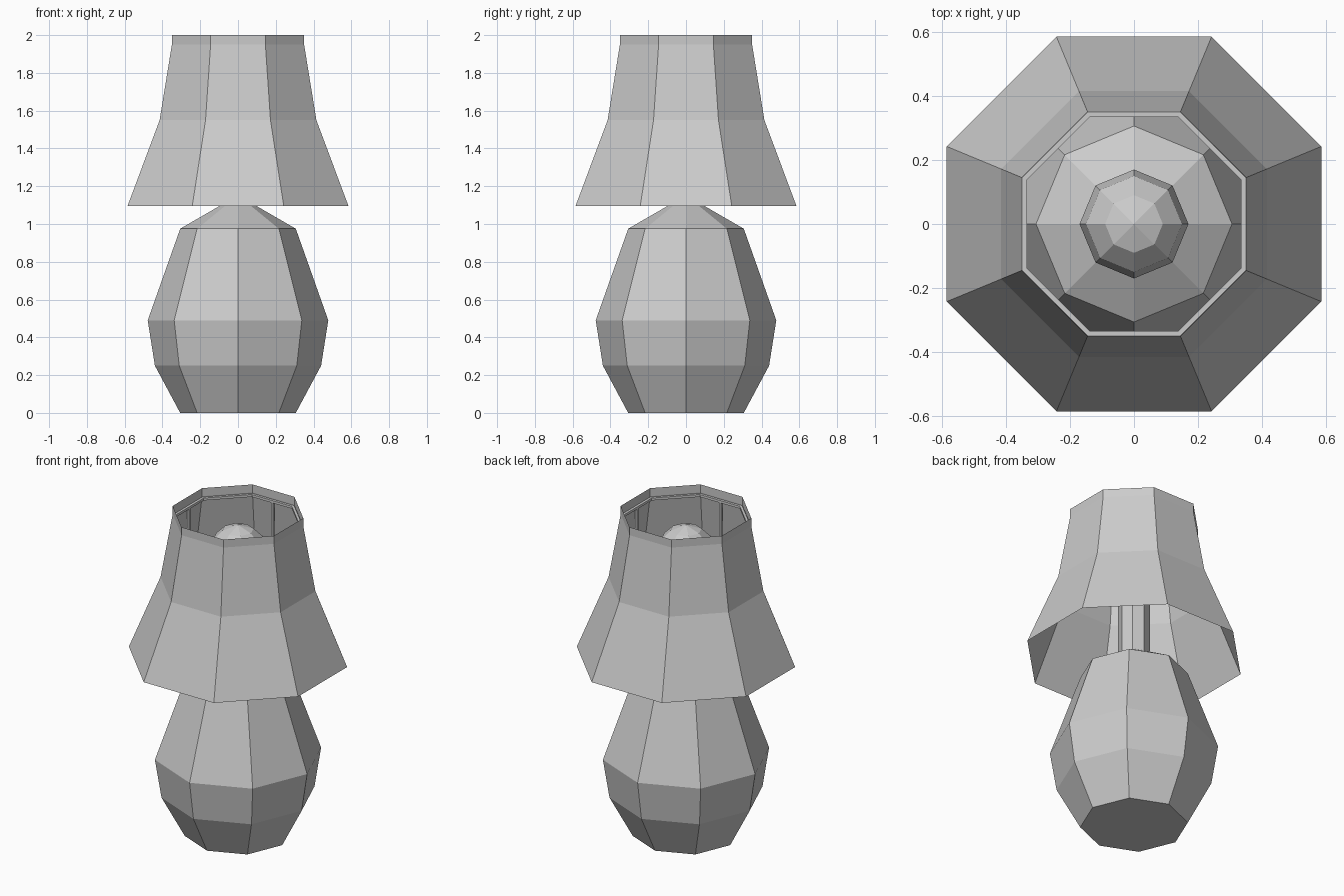
import bpy, bmesh, math

cube = bpy.data.objects.get("Cube")
if cube:
    bpy.data.objects.remove(cube, do_unlink=True)

SIDES = 8
TURN = math.pi / SIDES

grey = bpy.data.materials.new("plain_grey")
grey.use_nodes = True
grey.diffuse_color = (0.6, 0.6, 0.6, 1)
grey.node_tree.nodes["Principled BSDF"].inputs["Base Color"].default_value = (0.6, 0.6, 0.6, 1)


def finish(name, bm):
    mesh = bpy.data.meshes.new(name)
    bm.to_mesh(mesh)
    bm.free()
    mesh.materials.append(grey)
    obj = bpy.data.objects.new(name, mesh)
    bpy.context.collection.objects.link(obj)
    return obj


def lathe(name, profile, turn=0.0, flats=False, closed=False, caps=False):
    """Revolve (radius, height) points into an octagonal solid or sheet."""
    bm = bmesh.new()
    scale = 1 / math.cos(TURN) if flats else 1
    rings = []
    for r, z in profile:
        ring = []
        for i in range(SIDES):
            a = turn + i * 2 * TURN
            ring.append(bm.verts.new((r * scale * math.cos(a), r * scale * math.sin(a), z)))
        rings.append(ring)
    pairs = list(zip(rings, rings[1:]))
    if closed:
        pairs.append((rings[-1], rings[0]))
    for low, high in pairs:
        for i in range(SIDES):
            j = (i + 1) % SIDES
            bm.faces.new((low[i], low[j], high[j], high[i]))
    if caps:
        bm.faces.new(rings[0][::-1])
        bm.faces.new(rings[-1])
    bmesh.ops.remove_doubles(bm, verts=bm.verts, dist=0.0005)
    if closed or caps:
        bmesh.ops.recalc_face_normals(bm, faces=bm.faces)
    return finish(name, bm)


# Faceted body with a sloping shoulder
lathe("lamp_base", [(0.306, 0), (0.44, 0.25), (0.478, 0.49), (0.306, 0.975), (0.09, 1.1)], caps=True)

# Stem and bulb
lathe("stem", [(0.09, 1.09), (0.09, 1.5)], caps=True)
lathe("bulb", [(0.09, 1.48), (0.15, 1.62), (0.17, 1.73), (0.15, 1.83), (0.09, 1.89), (0.0001, 1.92)], caps=True)

# Open flared shade
lathe("shade", [(0.585, 1.095), (0.415, 1.55), (0.35, 1.95), (0.35, 2.0)], turn=TURN, flats=True)

# Ring inside the collar
lathe("shade_ring", [(0.334, 1.93), (0.349, 1.93), (0.349, 1.945), (0.334, 1.945)],
      turn=TURN, flats=True, closed=True)

# Four struts under the ring
for k, side in enumerate(("left", "back", "right", "front")):
    bm = bmesh.new()
    bmesh.ops.create_cube(bm, size=1)
    a = k * math.pi / 2
    for v in bm.verts:
        v.co = (v.co.x * 0.014 + 0.342 * math.cos(a), v.co.y * 0.014 + 0.342 * math.sin(a), v.co.z * 0.32 + 1.77)
    finish("strut_" + side, bm)
